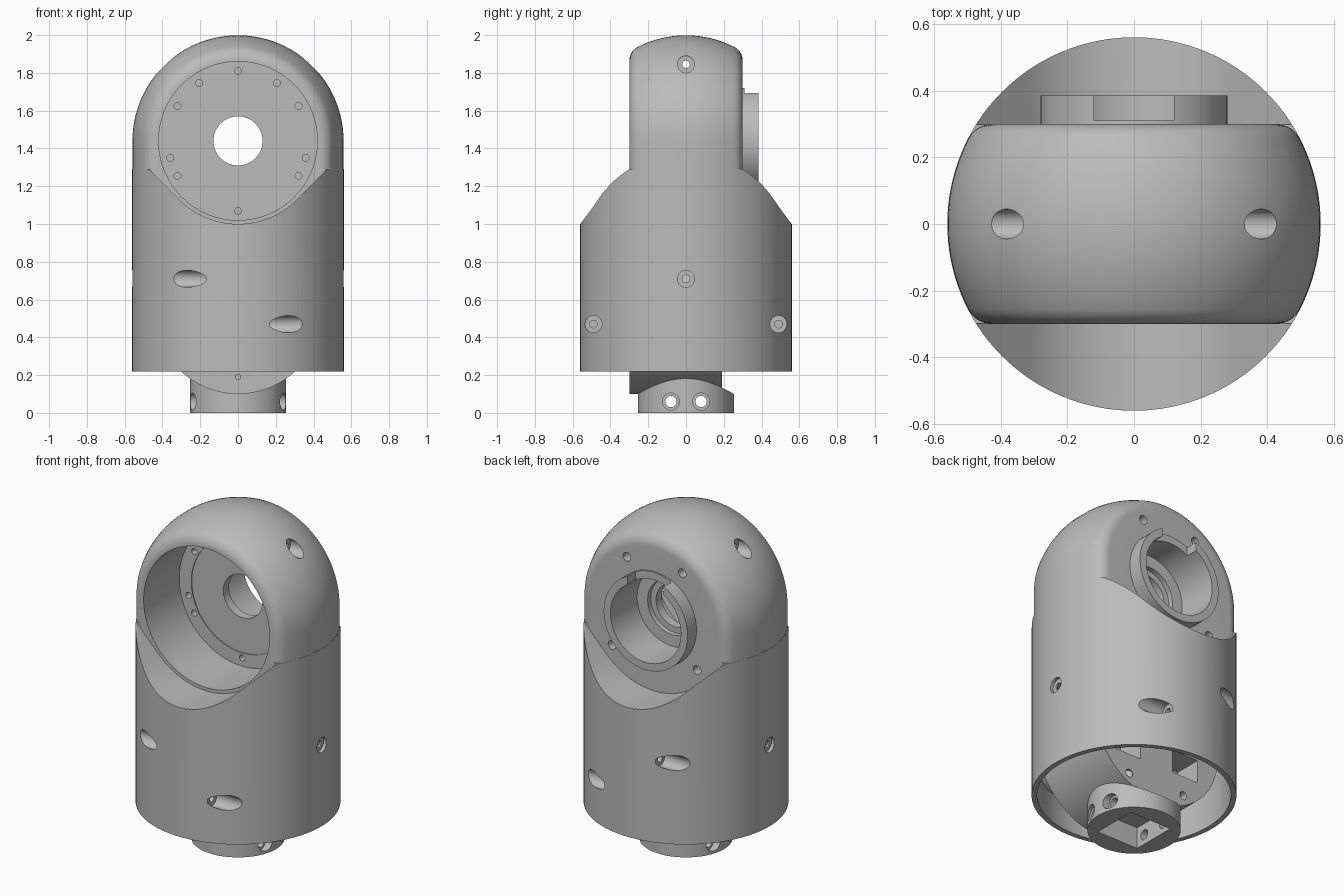
import bpy, bmesh
from math import sin, cos, pi, atan2, sqrt, radians
from mathutils import Vector, Matrix

if "Cube" in bpy.data.objects:
    bpy.data.objects.remove(bpy.data.objects["Cube"], do_unlink=True)

R = 0.56          # housing radius
JOINT_Z = 1.44    # upper joint axis height
DRUM_Z = 0.54     # lower joint axis height
HALF = 0.30       # half thickness of the head


def finish(name, bm):
    bmesh.ops.recalc_face_normals(bm, faces=bm.faces[:])
    mesh = bpy.data.meshes.new(name)
    bm.to_mesh(mesh)
    bm.free()
    obj = bpy.data.objects.new(name, mesh)
    bpy.context.scene.collection.objects.link(obj)
    return obj


def rods(name, specs):
    """Separate solid cylinders, each given as radius, start, end."""
    bm = bmesh.new()
    for r, a, b in specs:
        a, b = Vector(a), Vector(b)
        turn = (b - a).to_track_quat('Z', 'Y').to_matrix().to_4x4()
        bmesh.ops.create_cone(bm, cap_ends=True, segments=128 if r > 0.1 else 24,
                              radius1=r, radius2=r, depth=(b - a).length,
                              matrix=Matrix.Translation((a + b) / 2) @ turn)
    return finish(name, bm)


def prism(name, outline, y0, y1):
    """Outline in x and z, extruded along y."""
    bm = bmesh.new()
    face = bm.faces.new([bm.verts.new((x, y0, z)) for x, z in outline])
    new = bmesh.ops.extrude_face_region(bm, geom=[face])["geom"]
    bmesh.ops.translate(bm, vec=(0, y1 - y0, 0),
                        verts=[v for v in new if isinstance(v, bmesh.types.BMVert)])
    return finish(name, bm)


def box(name, x0, x1, y0, y1, z0, z1):
    return prism(name, [(x0, z0), (x1, z0), (x1, z1), (x0, z1)], y0, y1)


def combine(target, tool, operation='DIFFERENCE'):
    mod = target.modifiers.new("combine", 'BOOLEAN')
    mod.operation, mod.solver, mod.object = operation, 'EXACT', tool
    bpy.context.view_layer.update()
    graph = bpy.context.evaluated_depsgraph_get()
    mesh = bpy.data.meshes.new_from_object(target.evaluated_get(graph))
    target.modifiers.clear()
    target.data = mesh
    bpy.data.objects.remove(tool, do_unlink=True)


def y_rod(r, y0, y1, z=JOINT_Z, x=0):
    return (r, (x, y0, z), (x, y1, z))


def head():
    """Rounded slab: a filleted edge profile swept over the top and down both sides."""
    rad, fil = R - 0.001, 0.08
    cy = HALF - fil
    cx = sqrt((rad - fil) ** 2 - cy ** 2)
    tip = atan2(cy, cx)
    prof = []
    for i in range(9):
        a = -pi / 2 + (pi / 2 - tip) * i / 8
        prof.append((cx + fil * cos(a), -cy + fil * sin(a)))
    prof += [(rad * cos(tip * i / 8), rad * sin(tip * i / 8)) for i in range(-7, 8)]
    prof += [(x, -y) for x, y in reversed(prof[:9])]
    bm = bmesh.new()
    rows = [[bm.verts.new((x, y, 0.95)) for x, y in prof]]
    for k in range(65):
        a = pi * k / 64
        rows.append([bm.verts.new((x * cos(a), y, JOINT_Z + x * sin(a))) for x, y in prof])
    rows.append([bm.verts.new((-x, y, 0.95)) for x, y in prof])
    for r0, r1 in zip(rows, rows[1:]):
        for i in range(len(prof) - 1):
            bm.faces.new((r0[i], r0[i + 1], r1[i + 1], r1[i]))
    bm.faces.new([r[0] for r in rows])
    bm.faces.new([r[-1] for r in rows])
    bm.faces.new(rows[0] + rows[-1][::-1])
    return finish("head", bm)


# Housing: round sleeve with a scoop front and back, joined to the head
housing = rods("housing", [(R, (0, 0, 0.22), (0, 0, 1.29))])
arc = [radians(-135 + 90 * i / 32) for i in range(33)]
scoop = [(0.44 * cos(a), JOINT_Z + 0.44 * sin(a)) for a in arc]
rise = 0.4
scoop += [(scoop[-1][0] + rise, scoop[-1][1] + rise), (0.71, 2.2), (-0.71, 2.2),
          (scoop[0][0] - rise, scoop[0][1] + rise)]
for s in (-1, 1):
    combine(housing, prism("scoop", scoop, s * 0.298, s * 0.7))
combine(housing, head(), 'UNION')

# Collar on the back with a slot at its top
collar = rods("collar", [y_rod(0.28, 0.2, 0.385)])
combine(collar, box("slot", -0.12, 0.12, 0.31, 0.5, 1.6, 1.9))
combine(housing, collar, 'UNION')

# Hollow inside of the sleeve, keeping screw bosses on the wall
pocket = rods("pocket", [(0.53, (0, 0, 0.1), (0, 0, 0.92))])
side_screws = [(s, y, 0.47 if s > 0 else 0.71) for s in (-1, 1) for y in (-0.49, 0.49)]
combine(pocket, rods("bosses", [(0.075, (s * 0.03, y, z), (s * 0.45, y, z))
                                for s, y, z in side_screws]))
combine(housing, pocket)

# Joint bore in front, stepped bearing seat at the back, hole through both
for r, y0, y1 in ((0.42, -0.5, 0.04), (0.34, -0.5, 0.046), (0.235, 0.13, 0.5),
                  (0.165, 0.10, 0.4), (0.13, -0.2, 0.4)):
    combine(housing, rods("bore", [y_rod(r, y0, y1)]))

# Bolt circles
front_angles = (90, 56, 124, 30, 150, -14, 194, -30, 210, -90)
back_angles = (60, 120, -40, 220)


def circle(angles, r, ring, y0, y1, zc=JOINT_Z):
    return [y_rod(r, y0, y1, zc + ring * sin(radians(a)), ring * cos(radians(a)))
            for a in angles]


combine(housing, rods("front_bolts", circle(front_angles, 0.018, 0.37, -0.05, 0.08)))
combine(housing, rods("back_bolts", circle(back_angles, 0.026, 0.37, 0.24, 0.4)))
combine(housing, rods("back_pilots", circle(back_angles, 0.014, 0.37, 0.18, 0.3)))

# Screw holes drilled from both sides: counterbores, then pilots
wide, narrow = [], []
for s, y, z in side_screws:
    wide.append((0.045, (s * 0.17, y, z), (s * 0.7, y, z)))
    narrow.append((0.02, (s * 0.08, y, z), (s * 0.4, y, z)))
for s in (-1, 1):
    wide.append((0.045, (s * 0.54, 0, 0.71), (s * 0.7, 0, 0.71)))
    narrow.append((0.02, (s * 0.5, 0, 0.71), (s * 0.6, 0, 0.71)))
    wide.append((0.045, (s * 0.32, 0, 1.845), (s * 0.6, 0, 1.845)))
narrow.append((0.02, (-0.5, 0, 1.845), (0.5, 0, 1.845)))
combine(housing, rods("counterbores", wide))
combine(housing, rods("pilots", narrow))

# Lower joint drum with pockets in its back face
joint = rods("lower_joint", [y_rod(0.44, -HALF, 0.19, DRUM_Z)])
combine(joint, rods("face_step", [y_rod(0.42, -0.5, -HALF + 0.004, DRUM_Z)]))
for a in (35, 145, 215, 325):
    x, z = 0.25 * cos(radians(a)), DRUM_Z + 0.25 * sin(radians(a))
    combine(joint, box("pocket", x - 0.09, x + 0.09, 0.02, 0.3, z - 0.07, z + 0.07))
combine(joint, rods("bolts", circle((0, 60, 120, 180, 240, 300), 0.025, 0.385,
                                    0.12, 0.3, DRUM_Z)))
combine(joint, rods("front_bolt", [y_rod(0.014, -0.5, -0.25, 0.19)]))

# Base flange under the drum, with square socket and cross holes
flange = rods("flange", [(0.255, (0, 0, 0), (0, 0, 0.25))])
combine(flange, rods("trim", [y_rod(0.441, 0.188, 0.5, DRUM_Z)]))
combine(joint, flange, 'UNION')
combine(joint, box("socket", -0.14, 0.14, -0.14, 0.14, -0.1, 0.13))
combine(joint, rods("cross_holes", [(0.03, (-0.4, y, 0.06), (0.4, y, 0.06))
                                    for y in (-0.08, 0.08)]))
combine(joint, rods("cross_bores", [(0.045, (s * 0.21, y, 0.06), (s * 0.4, y, 0.06))
                                    for s in (-1, 1) for y in (-0.08, 0.08)]))

# Material and shading
grey = bpy.data.materials.new("plain_grey")
grey.use_nodes = True
colour = (0.5, 0.5, 0.5, 1)
grey.diffuse_color = colour
grey.node_tree.nodes["Principled BSDF"].inputs["Base Color"].default_value = colour
bpy.ops.object.select_all(action='DESELECT')
for obj in (housing, joint):
    obj.data.materials.clear()
    obj.data.materials.append(grey)
    obj.select_set(True)
bpy.context.view_layer.objects.active = housing
bpy.ops.object.shade_smooth_by_angle(angle=radians(30))
